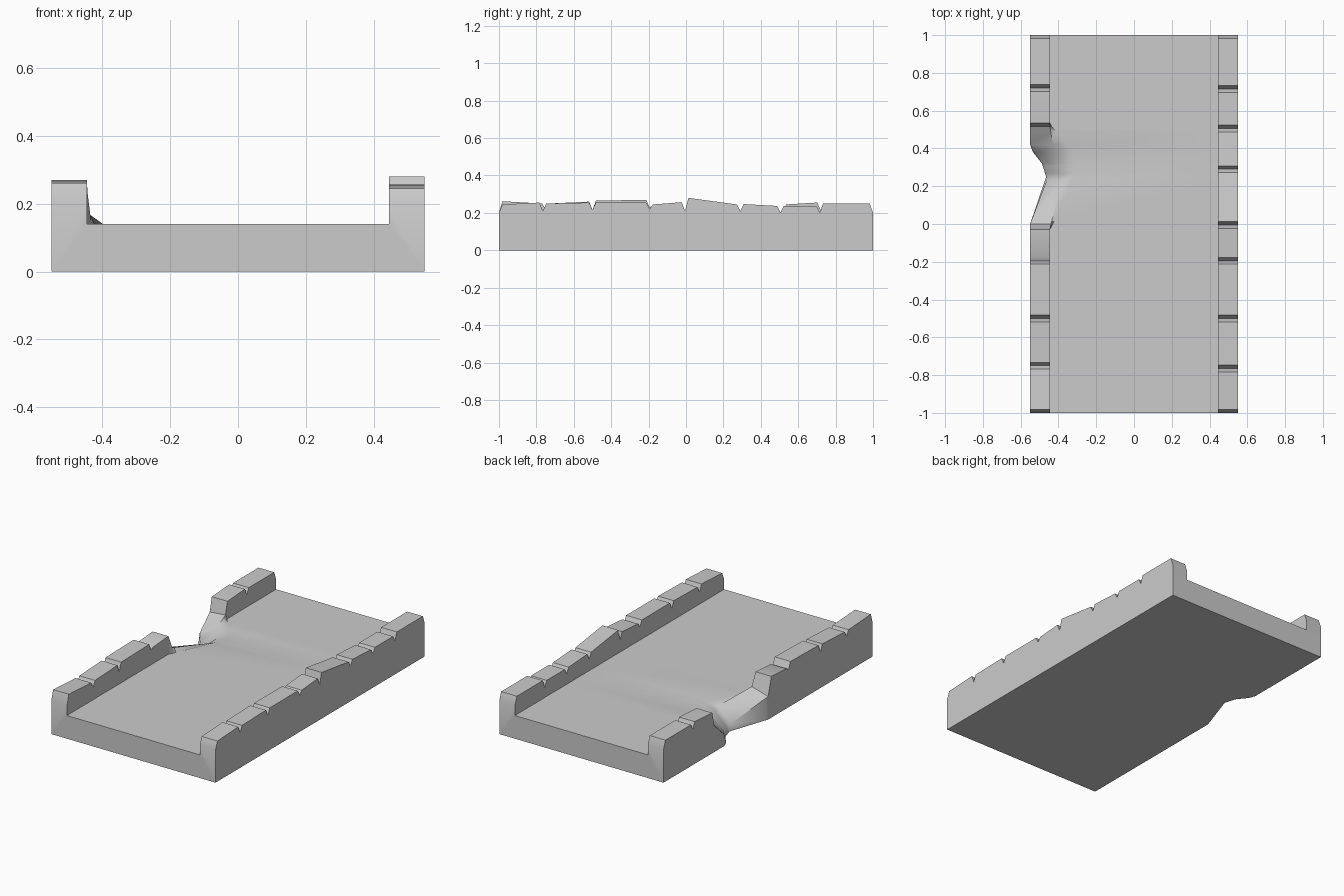
import bpy
import bmesh
from math import radians

cube = bpy.data.objects.get("Cube")
if cube:
    bpy.data.objects.remove(cube, do_unlink=True)

HALF_W, INNER, FLOOR = 0.55, 0.445, 0.14


def coping(stones, end_height=0.2):
    """Wall top line: stones (start, end, z start, z end) split by V notches."""
    line = [(-1, end_height)]
    for i, (y0, y1, z0, z1) in enumerate(stones):
        line += [(y0 + 0.018, z0), (y1 - 0.018, z1)]
        if i < len(stones) - 1:
            line.append((y1, min(z0, z1) - 0.035))
    return line + [(1, end_height)]


def sample(line, y):
    for (y0, *a), (y1, *b) in zip(line, line[1:]):
        if y <= y1:
            t = (y - y0) / (y1 - y0)
            return [p + (q - p) * t for p, q in zip(a, b)]
    return line[-1][1:]


# Worn coping stones along each parapet
whole_top = coping([
    (-1, -0.765, 0.245, 0.255), (-0.765, -0.5, 0.25, 0.255),
    (-0.5, -0.195, 0.255, 0.255), (-0.195, -0.005, 0.245, 0.257),
    (-0.005, 0.29, 0.28, 0.245), (0.29, 0.505, 0.247, 0.237),
    (0.505, 0.715, 0.237, 0.237), (0.715, 1, 0.25, 0.25)])
broken_top = coping([
    (-1, -0.75, 0.262, 0.25), (-0.75, -0.5, 0.25, 0.26),
    (-0.5, -0.195, 0.265, 0.27), (-0.195, 0.25, 0.24, 0.255),
    (0.25, 0.72, 0.25, 0.255), (0.72, 1, 0.25, 0.25)])

# Broken gap: y, then x/z of base edge, outer lip, inner lip and floor edge
gap = [
    (-0.03, -0.55, 0, -0.55, 0.25, -INNER, 0.25, -INNER, FLOOR),
    (0.0, -0.55, 0, -0.55, 0.14, -0.44, 0.17, -0.43, FLOOR),
    (0.25, -0.465, 0, -0.455, 0.03, -0.37, 0.12, -0.32, FLOOR),
    (0.32, -0.487, 0, -0.475, 0.04, -0.37, 0.12, -0.315, FLOOR),
    (0.38, -0.535, 0, -0.52, 0.05, -0.40, 0.125, -0.32, FLOOR),
    (0.42, -0.55, 0, -0.55, 0.07, -0.43, 0.14, -0.35, FLOOR),
    (0.515, -0.55, 0, -0.55, 0.16, -INNER, 0.17, -0.435, FLOOR),
    (0.535, -0.55, 0, -0.55, 0.245, -INNER, 0.245, -INNER, FLOOR)]


def section(y):
    """Closed U-shaped outline of the deck and both parapets at y."""
    if gap[0][0] <= y <= gap[-1][0]:
        v = sample(gap, y)
        broken = list(zip(v[::2], v[1::2]))
    else:
        z = sample(broken_top, y)[0]
        broken = [(-HALF_W, 0), (-HALF_W, z), (-INNER, z), (-INNER, FLOOR)]
    z = sample(whole_top, y)[0]
    return broken + [(INNER, FLOOR), (INNER, z), (HALF_W, z), (HALF_W, 0)]


# Loft the outline along the bridge
stations = sorted({round(p[0], 4) for p in whole_top + broken_top + gap})
bm = bmesh.new()
rings = [[bm.verts.new((x, y, z)) for x, z in section(y)] for y in stations]
for a, b in zip(rings, rings[1:]):
    for i in range(len(a)):
        j = (i + 1) % len(a)
        bm.faces.new((a[i], a[j], b[j], b[i]))
bm.faces.new(rings[0])
bm.faces.new(rings[-1])
bmesh.ops.recalc_face_normals(bm, faces=bm.faces)

mesh = bpy.data.meshes.new("broken_bridge_deck")
bm.to_mesh(mesh)
bm.free()
deck = bpy.data.objects.new("broken_bridge_deck", mesh)
bpy.context.collection.objects.link(deck)

# Plain stone colour
stone = bpy.data.materials.new("grey_stone")
stone.use_nodes = True
colour = (0.6, 0.6, 0.6, 1)
stone.diffuse_color = colour
stone.node_tree.nodes["Principled BSDF"].inputs["Base Color"].default_value = colour
mesh.materials.append(stone)

bpy.ops.object.select_all(action="DESELECT")
deck.select_set(True)
bpy.context.view_layer.objects.active = deck
bpy.ops.object.shade_smooth_by_angle(angle=radians(40))
